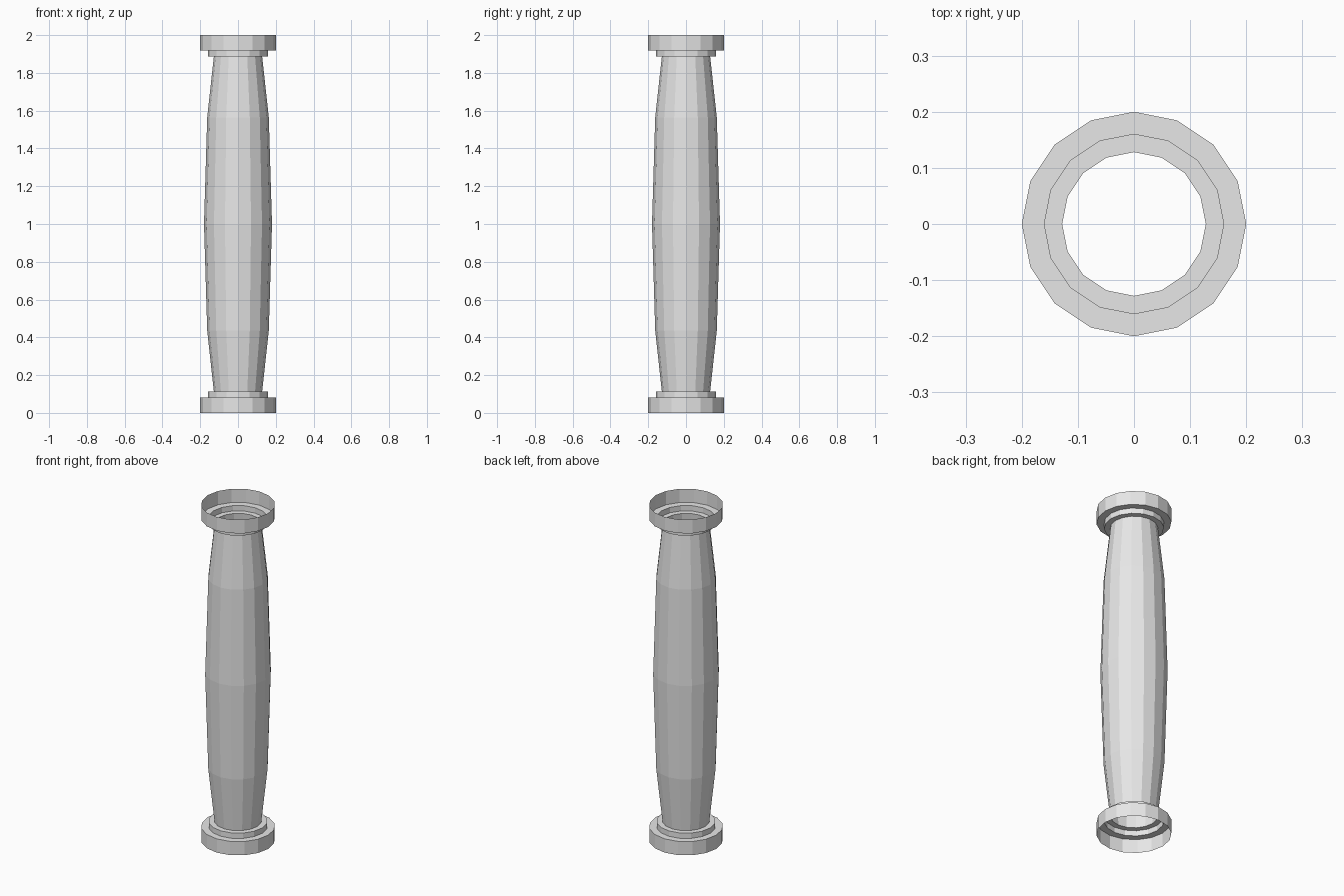
import bpy
import bmesh
from math import cos, sin, tau

SIDES = 16
HEIGHT = 2.0

cube = bpy.data.objects.get("Cube")
if cube:
    bpy.data.objects.remove(cube, do_unlink=True)

grey = bpy.data.materials.new("light grey")
grey.use_nodes = True
grey.diffuse_color = (0.8, 0.8, 0.8, 1)
grey.node_tree.nodes["Principled BSDF"].inputs["Base Color"].default_value = grey.diffuse_color


def lathe(name, profile):
    """Open faceted shell from (radius, height) points listed bottom to top."""
    bm = bmesh.new()
    rings = [[bm.verts.new((r * cos(tau * i / SIDES), r * sin(tau * i / SIDES), z))
              for i in range(SIDES)] for r, z in profile]
    for low, high in zip(rings, rings[1:]):
        for i in range(SIDES):
            j = (i + 1) % SIDES
            bm.faces.new((low[i], low[j], high[j], high[i]))
    mesh = bpy.data.meshes.new(name)
    bm.to_mesh(mesh)
    bm.free()
    mesh.materials.append(grey)
    obj = bpy.data.objects.new(name, mesh)
    bpy.context.collection.objects.link(obj)
    return obj


def flipped(profile):
    return [(r, HEIGHT - z) for r, z in reversed(profile)]


# Stepped open collar, with a wide rim and a narrower neck ring
collar = [(0.2, 0), (0.2, 0.082), (0.16, 0.082), (0.16, 0.114), (0.128, 0.114)]
lathe("bottom_collar", collar)
lathe("top_collar", flipped(collar))

# Hollow shaft, bulging at mid height
lower_half = [(0.128, 0.114), (0.163, 0.435)]
lathe("shaft", lower_half + [(0.18, HEIGHT / 2)] + flipped(lower_half))
